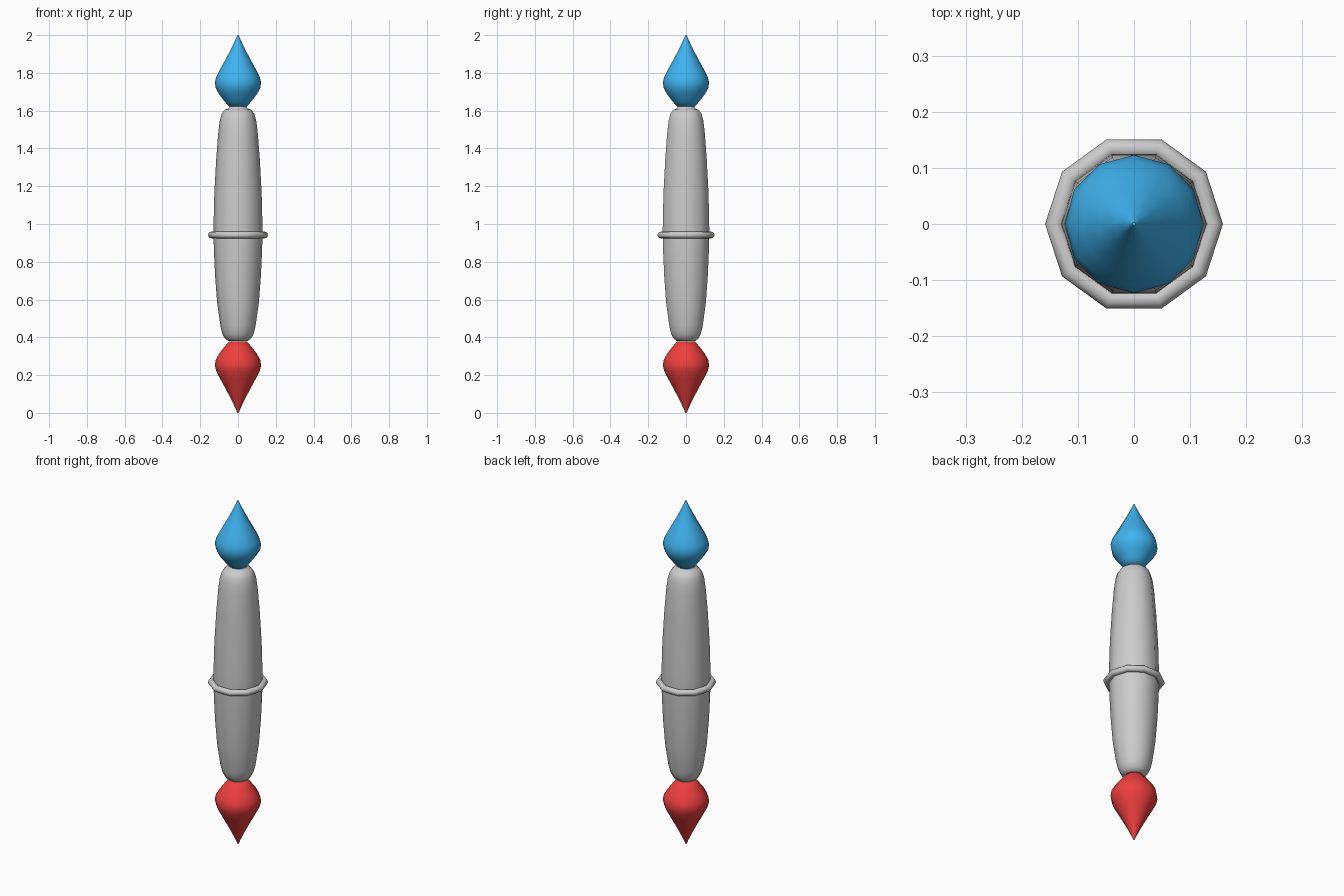
import bpy, math

if "Cube" in bpy.data.objects:
    bpy.data.objects.remove(bpy.data.objects["Cube"])


def lathe(name, profile, sides, color=None):
    """Revolve a (radius, z) profile, listed bottom to top, into a capped solid."""
    verts, faces = [], []
    for r, z in profile:
        for i in range(sides):
            a = 2 * math.pi * i / sides
            verts.append((r * math.cos(a), r * math.sin(a), z))
    for k in range(len(profile) - 1):
        for i in range(sides):
            j = (i + 1) % sides
            faces.append((k * sides + i, k * sides + j,
                          (k + 1) * sides + j, (k + 1) * sides + i))
    last = (len(profile) - 1) * sides
    faces.append(tuple(reversed(range(sides))))
    faces.append(tuple(last + i for i in range(sides)))
    mesh = bpy.data.meshes.new(name)
    mesh.from_pydata(verts, [], faces)
    obj = bpy.data.objects.new(name, mesh)
    bpy.context.collection.objects.link(obj)
    if color:
        mat = bpy.data.materials.new(name + "_paint")
        mat.diffuse_color = color
        mat.use_nodes = True
        mat.node_tree.nodes["Principled BSDF"].inputs["Base Color"].default_value = mat.diffuse_color
        mesh.materials.append(mat)
    smooth(obj)
    return obj


def smooth(obj):
    bpy.ops.object.select_all(action='DESELECT')
    obj.select_set(True)
    bpy.context.view_layer.objects.active = obj
    bpy.ops.object.shade_smooth_by_angle(angle=math.radians(50))


# Ten-sided tapered handle, lower and upper half in one
lathe("body", [(0.05, 0.38), (0.07, 0.395), (0.083, 0.42), (0.093, 0.46),
               (0.110, 0.58), (0.121, 0.72), (0.127, 0.85), (0.130, 0.94),
               (0.129, 1.02), (0.125, 1.17), (0.115, 1.35), (0.104, 1.49),
               (0.096, 1.55), (0.086, 1.585), (0.070, 1.605), (0.052, 1.611),
               (0.046, 1.617), (0.046, 1.63)], 10)

# Ring around the middle
bpy.ops.mesh.primitive_torus_add(major_segments=10, minor_segments=12,
                                 major_radius=0.141, minor_radius=0.0175,
                                 location=(0, 0, 0.942))
ring = bpy.context.object
ring.name = "middle_ring"
smooth(ring)

# Pointed tips: the lower one is the upper one mirrored
tip = [(0.047, 1.622), (0.070, 1.648), (0.100, 1.687), (0.117, 1.717),
       (0.123, 1.748), (0.115, 1.78), (0.094, 1.82), (0.064, 1.875),
       (0.034, 1.932), (0.014, 1.975), (0.003, 2.0)]
lathe("upper_tip", tip, 12, (0.05, 0.45, 0.87, 1))
lathe("lower_tip", [(r, 2 - z) for r, z in reversed(tip)], 12, (0.87, 0.05, 0.05, 1))
